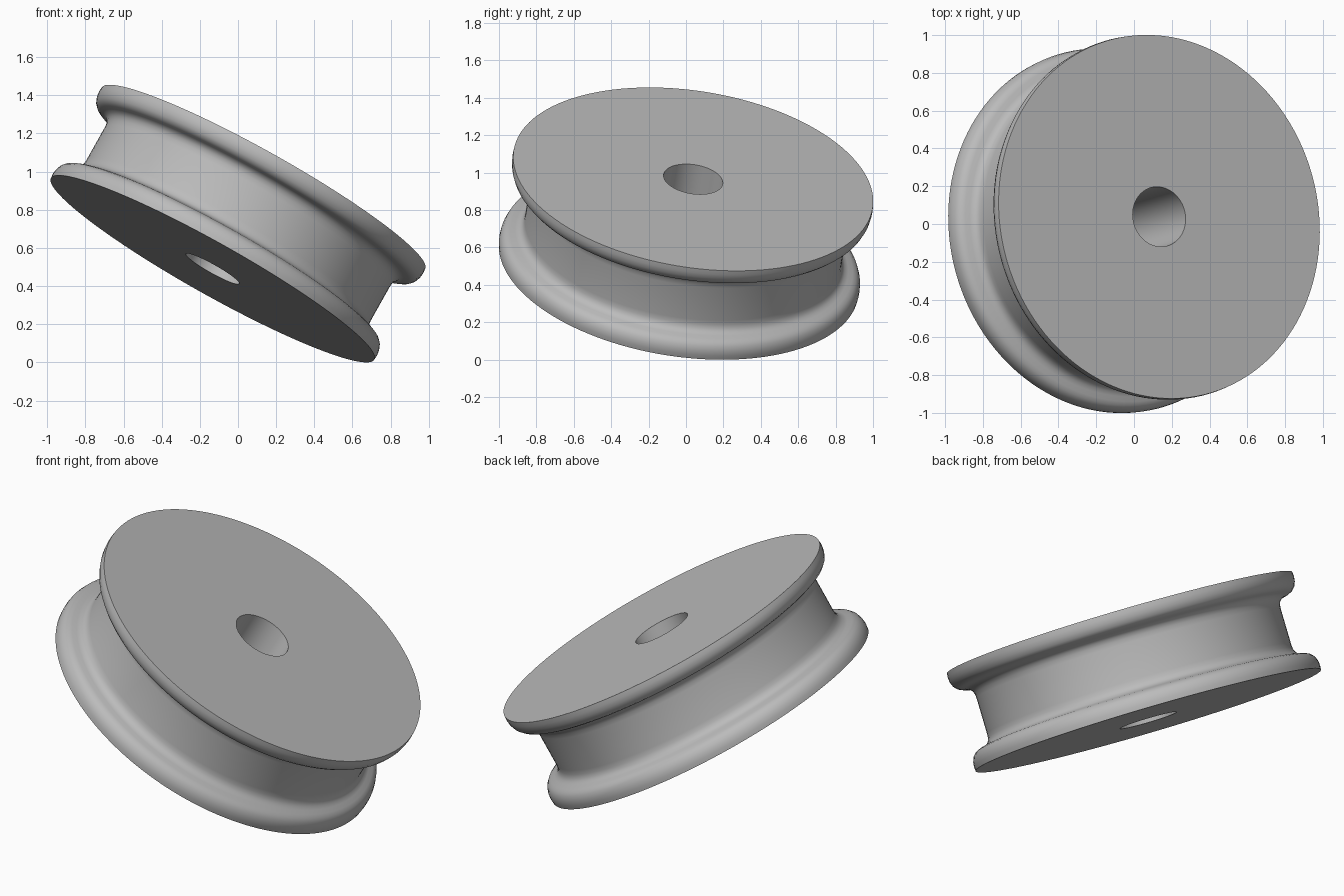
import bpy, bmesh, math
from mathutils import Vector, Matrix

cube = bpy.data.objects.get("Cube")
if cube:
    bpy.data.objects.remove(cube, do_unlink=True)

SIDES = 128
HALF = 0.275          # half the width of the wheel
BORE = 0.16           # radius of the axle hole

# One grey material
grey = bpy.data.materials.new("plain grey")
grey.use_nodes = True
colour = (0.5, 0.5, 0.5, 1)
grey.diffuse_color = colour
grey.node_tree.nodes["Principled BSDF"].inputs["Base Color"].default_value = colour

# Half profile (radius, height): flat face, rounded rim, fillet into the groove
half = [(BORE, HALF), (0.972, HALF), (0.974, 0.25), (0.971, 0.225), (0.961, 0.2),
        (0.945, 0.183), (0.925, 0.174), (0.9, 0.168), (0.88, 0.16),
        (0.866, 0.145), (0.858, 0.125), (0.856, 0.1)]
profile = half + [(r, -z) for r, z in reversed(half)]

# Pulley wheel, turned around its axle
bm = bmesh.new()
rings = []
for r, z in profile:
    rings.append([bm.verts.new((r * math.cos(a), r * math.sin(a), z))
                  for a in (2 * math.pi * i / SIDES for i in range(SIDES))])
for lower, upper in zip(rings, rings[1:] + rings[:1]):
    for i in range(SIDES):
        j = (i + 1) % SIDES
        bm.faces.new((lower[i], lower[j], upper[j], upper[i]))
bmesh.ops.recalc_face_normals(bm, faces=bm.faces)

# Tilt the axle and lift the wheel so its rim touches the ground
axis = Vector((0.485, 0.14, 0.864)).normalized()
tilt = Vector((0, 0, 1)).rotation_difference(axis).to_matrix().to_4x4()
bm.transform(tilt)
bm.transform(Matrix.Translation((0, 0, -min(v.co.z for v in bm.verts))))

mesh = bpy.data.meshes.new("pulley_wheel")
bm.to_mesh(mesh)
bm.free()
mesh.materials.append(grey)
wheel = bpy.data.objects.new("pulley_wheel", mesh)
bpy.context.collection.objects.link(wheel)
bpy.context.view_layer.objects.active = wheel
wheel.select_set(True)
bpy.ops.object.shade_smooth_by_angle(angle=math.radians(40))
